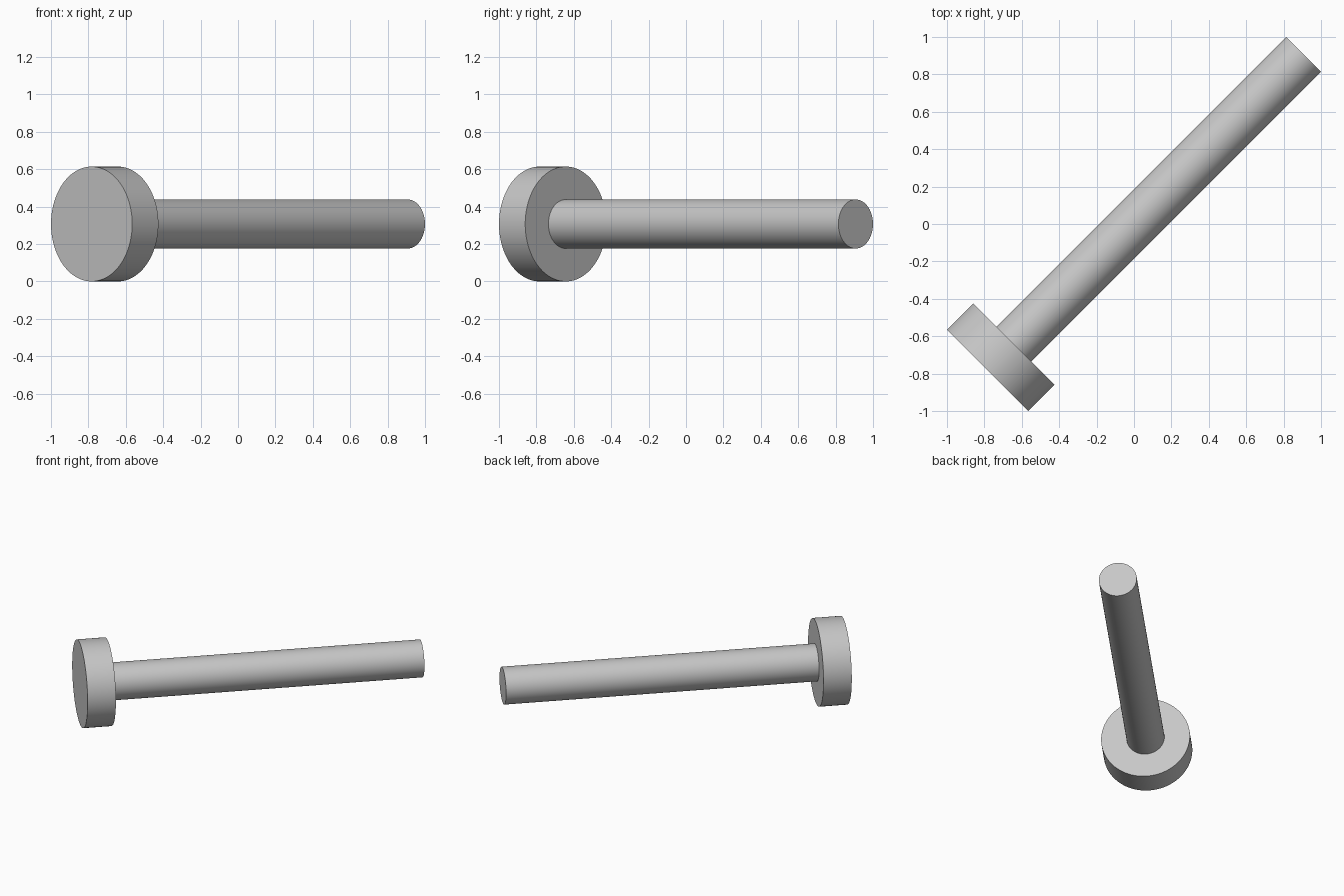
import bpy
import math
from mathutils import Matrix, Vector

cube = bpy.data.objects.get("Cube")
if cube:
    bpy.data.objects.remove(cube, do_unlink=True)

# Single plain grey
grey = bpy.data.materials.new("light grey")
grey.use_nodes = True
colour = (0.57, 0.57, 0.57, 1)
grey.diffuse_color = colour
grey.node_tree.nodes["Principled BSDF"].inputs["Base Color"].default_value = colour

HEAD_RADIUS = 0.307
SHAFT_RADIUS = 0.131
axis = Vector((1, 1, 0)).normalized()
turn = axis.to_track_quat('Z', 'Y').to_euler()


def rod(name, radius, start, end):
    """Cylinder lying along the diagonal axis between two distances."""
    centre = axis * (start + end) / 2 + Vector((0, 0, HEAD_RADIUS))
    bpy.ops.mesh.primitive_cylinder_add(
        vertices=96, radius=radius, depth=end - start,
        location=centre, rotation=turn)
    part = bpy.context.object
    part.name = name
    part.data.materials.append(grey)
    bpy.ops.object.shade_smooth_by_angle(angle=math.radians(30))
    return part


# Wide disc head and the long shaft seated against it
rod("head", HEAD_RADIUS, -1.107, -0.909)
rod("shaft", SHAFT_RADIUS, -0.909, 1.283)
